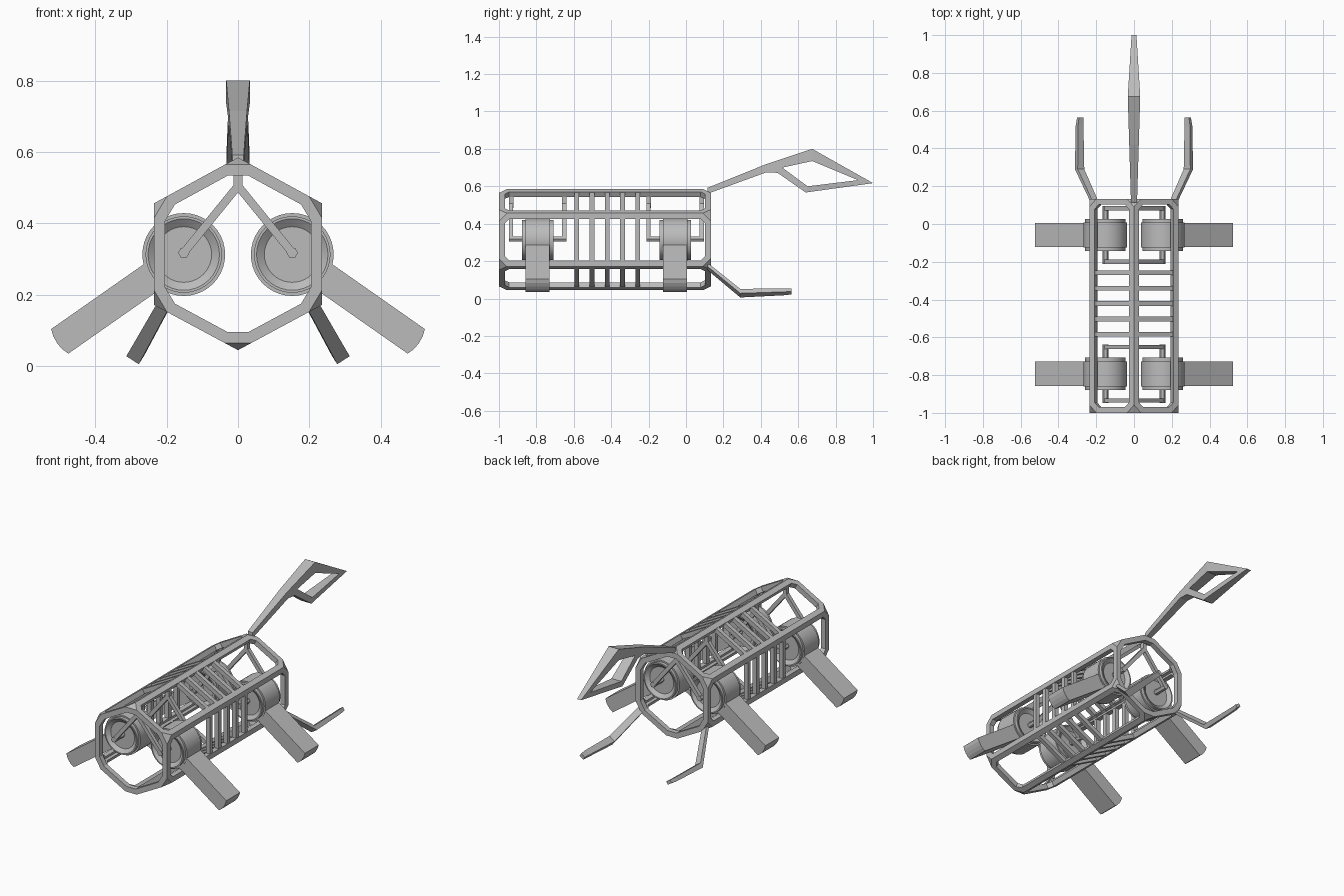
import bpy, bmesh, math
from mathutils import Vector, Matrix

if "Cube" in bpy.data.objects:
    bpy.data.objects.remove(bpy.data.objects["Cube"])

grey = bpy.data.materials.new("plain grey")
grey.diffuse_color = (0.5, 0.5, 0.5, 1)
grey.use_nodes = True
grey.node_tree.nodes["Principled BSDF"].inputs["Base Color"].default_value = grey.diffuse_color


def finish(name, bm):
    bmesh.ops.recalc_face_normals(bm, faces=bm.faces)
    me = bpy.data.meshes.new(name)
    bm.to_mesh(me)
    bm.free()
    me.materials.append(grey)
    ob = bpy.data.objects.new(name, me)
    bpy.context.collection.objects.link(ob)
    return ob


def loft(bm, rings, closed=False):
    """Skin a list of equal-sized point rings; cap the ends unless closed."""
    vs = [[bm.verts.new(p) for p in r] for r in rings]
    n = len(vs[0])
    last = len(vs) if closed else len(vs) - 1
    for i in range(last):
        a, b = vs[i], vs[(i + 1) % len(vs)]
        for j in range(n):
            bm.faces.new((a[j], a[(j + 1) % n], b[(j + 1) % n], b[j]))
    if not closed:
        bm.faces.new(vs[0])
        bm.faces.new(vs[-1][::-1])


def beam(bm, p, q, r, sides=4):
    """Straight bar between two points."""
    p, q = Vector(p), Vector(q)
    d = q - p
    m = Matrix.Translation((p + q) / 2) @ d.to_track_quat('Z', 'Y').to_matrix().to_4x4()
    m = m @ Matrix.Rotation(math.pi / sides, 4, 'Z')
    bmesh.ops.create_cone(bm, cap_ends=True, segments=sides, radius1=r, radius2=r,
                          depth=d.length, matrix=m)


HEX = [(0, .585), (.236, .456), (.236, .172), (0, .045), (-.236, .172), (-.236, .456)]
CZ = .314


def hexring(y, s):
    return [(x * s, y, CZ + (z - CZ) * s) for x, z in HEX]


# Cage: hexagonal prism with cut corners, every panel opened up
bm = bmesh.new()
loft(bm, [hexring(-1, 1), hexring(.133, 1)])
panels = bm.faces[:]
bmesh.ops.bevel(bm, geom=bm.verts[:], offset=.042, offset_type='OFFSET', segments=1,
                profile=.5, affect='VERTICES')
bmesh.ops.recalc_face_normals(bm, faces=bm.faces)
panels = [f for f in bm.faces if len(f.verts) > 3]
bmesh.ops.inset_individual(bm, faces=panels, thickness=.031, use_even_offset=True)
bmesh.ops.delete(bm, geom=panels, context='FACES')
cage = finish("cage_frame", bm)
sol = cage.modifiers.new("thickness", 'SOLIDIFY')
sol.thickness = .03
sol.offset = -1

# Five ribs around the middle of the cage
bm = bmesh.new()
for i in range(5):
    y = -.584 + i * .0815
    h = .0125
    loft(bm, [hexring(y - h, .99), hexring(y + h, .99),
              hexring(y + h, .88), hexring(y - h, .88)], closed=True)
finish("cage_ribs", bm)

for end, yc in (("front", -.793), ("back", -.058)):
    # Hanging struts: ridge post, two arms and axle rods on both sides of the drums
    bm = bmesh.new()
    for side in (-1, 1):
        y = yc + side * .142
        beam(bm, (0, y, .56), (0, y, .485), .017)
        for sx in (-1, 1):
            beam(bm, (0, y, .505), (sx * .152, y, .318), .016)
            beam(bm, (sx * .152, y + side * .012, .318), (sx * .152, yc + side * .05, .318), .016, 6)
    finish(end + "_struts", bm)

    for label, sx in (("left", -1), ("right", 1)):
        # Drum: raised band in the middle, dished ends
        prof = [(.078, -.068), (.1, -.085), (.107, -.085), (.107, -.066), (.116, -.066),
                (.116, .066), (.107, .066), (.107, .085), (.1, .085), (.078, .068)]
        n = 40
        bm = bmesh.new()
        loft(bm, [[(sx * .152 + r * math.cos(2 * math.pi * k / n), yc + y,
                    .313 + r * math.sin(2 * math.pi * k / n)) for k in range(n)]
                  for r, y in prof])
        drum = finish(f"{end}_{label}_drum", bm)
        bpy.context.view_layer.objects.active = drum
        drum.select_set(True)
        bpy.ops.object.shade_smooth_by_angle(angle=math.radians(30))
        drum.select_set(False)

        # Leg: flat paddle sloping outward with a rounded tip
        a = math.radians(-35)
        outline = [(.05, .042), (.424, .042), (.431, .022), (.433, 0), (.431, -.022),
                   (.424, -.042), (.05, -.042)]
        pts = [(sx * (.152 + u * math.cos(a) - v * math.sin(a)),
                .313 + u * math.sin(a) + v * math.cos(a)) for u, v in outline]
        bm = bmesh.new()
        loft(bm, [[(x, yc + y, z) for x, z in pts] for y in (-.064, .064)])
        finish(f"{end}_{label}_leg", bm)

# Prongs: bent bars reaching out low at the back
for label, sx in (("left", -1), ("right", 1)):
    bm = bmesh.new()
    rings = []
    for (x, y, z), s in (((.208, .115, .172), 1), ((.288, .29, .0285), 1.15),
                         ((.288, .52, .036), .95), ((.284, .565, .038), .8)):
        rings.append([(sx * (x + s * (.018 * i * .84 + .012 * j * .54)), y,
                       z + s * (.018 * i * .54 - .012 * j * .84))
                      for i, j in ((-1, -1), (1, -1), (1, 1), (-1, 1))])
    loft(bm, rings)
    finish(label + "_prong", bm)

# Tail: neck and open loop, widest at its peak
P = dict(n0=(.115, .56), n1=(.115, .592), A=(.42, .715), B=(.675, .80), C=(1.0, .617),
         D=(.64, .567), E=(.49, .672), F=(.43, .675),
         a=(.515, .70), b=(.675, .735), c=(.92, .633), d=(.65, .60))


def tail_half(y):
    return .016 + .017 * (y - .115) / .56 if y < .675 else .033 - .02 * (y - .675) / .325


bm = bmesh.new()
vert = {(k, s): bm.verts.new((s * tail_half(y), y, z)) for k, (y, z) in P.items() for s in (-1, 1)}
for quad in ("n0 n1 A F", "F A a E", "A B b a", "B C c b", "C D d c", "D E a d"):
    for s in (-1, 1):
        bm.faces.new([vert[k, s] for k in quad.split()])
for loop in ("n0 n1 A B C D E F", "a b c d"):
    ks = loop.split()
    for k, m in zip(ks, ks[1:] + ks[:1]):
        bm.faces.new((vert[k, -1], vert[m, -1], vert[m, 1], vert[k, 1]))
finish("tail", bm)
